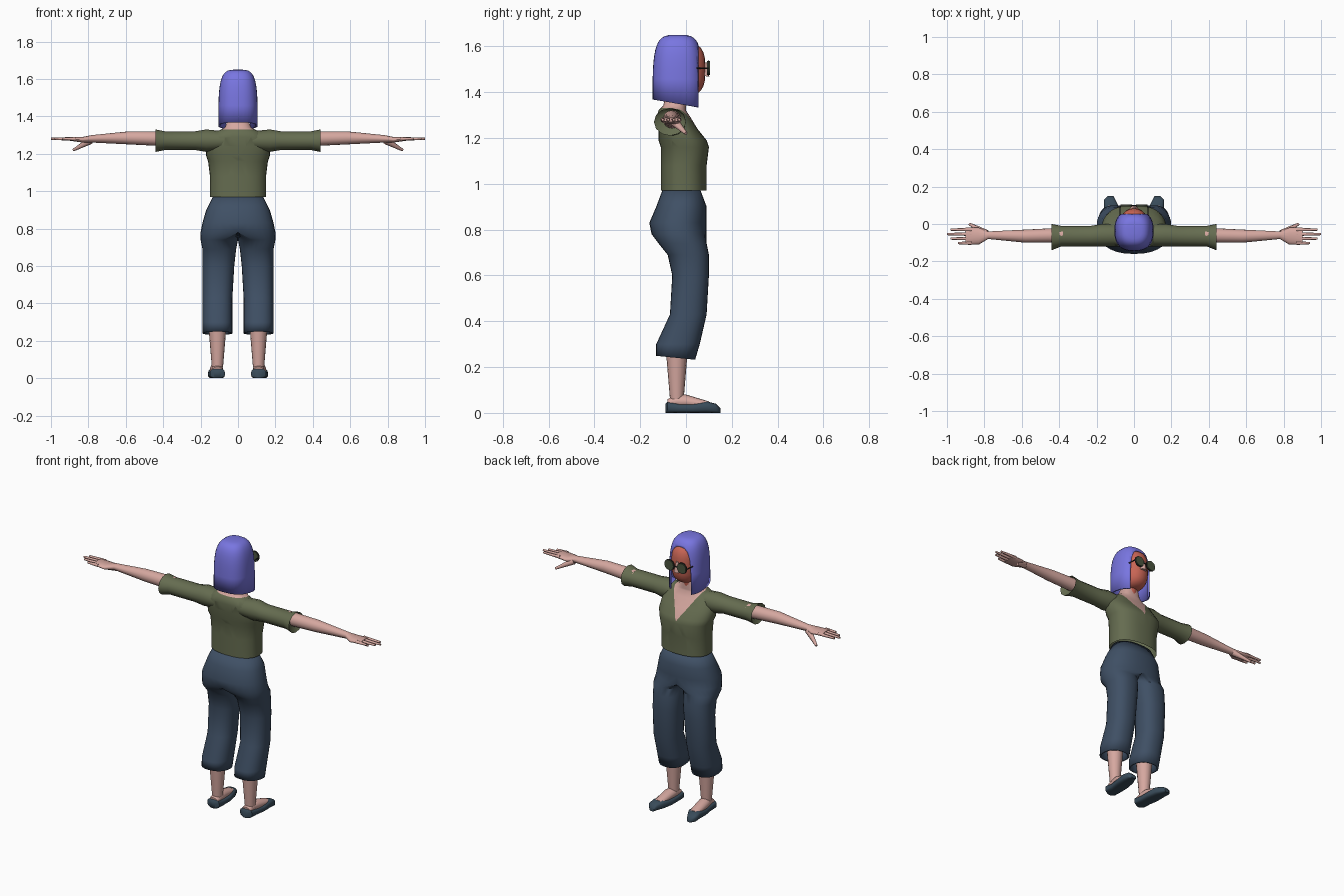
import bpy, bmesh
from math import sin, cos, pi, radians, copysign
from mathutils import Vector

cube = bpy.data.objects.get("Cube")
if cube:
    bpy.data.objects.remove(cube)


def material(name, *rgb):
    mat = bpy.data.materials.new(name)
    mat.use_nodes = True
    mat.diffuse_color = (*rgb, 1)
    shader = mat.node_tree.nodes["Principled BSDF"]
    shader.inputs["Base Color"].default_value = (*rgb, 1)
    return mat


hair_violet = material("hair violet", .19, .18, .75)
skin = material("skin", .67, .39, .35)
face_red = material("face red", .58, .13, .09)
shirt_olive = material("shirt olive", .13, .15, .08)
denim = material("denim blue", .05, .08, .13)
shoe_blue = material("shoe blue", .04, .07, .1)
lens_green = material("lens green", .07, .09, .05)
frame_dark = material("frame dark", .02, .02, .02)


def signed_power(value, exponent):
    return copysign(abs(value) ** exponent, value)


def loft_mesh(rings, axis="z", sides=20, power=2.0, caps=True):
    """Each ring: position on the axis, then low and high on both cross axes."""
    bm = bmesh.new()
    loops = []
    for along, a_low, a_high, b_low, b_high in rings:
        loop = []
        for k in range(sides):
            angle = 2 * pi * k / sides
            u = signed_power(cos(angle), 2 / power)
            v = signed_power(sin(angle), 2 / power)
            a = (a_low + a_high + (a_high - a_low) * u) / 2
            b = (b_low + b_high + (b_high - b_low) * v) / 2
            places = {"x": (along, a, b), "y": (a, along, b), "z": (a, b, along)}
            loop.append(bm.verts.new(places[axis]))
        loops.append(loop)
    for low, high in zip(loops, loops[1:]):
        for k in range(sides):
            following = (k + 1) % sides
            bm.faces.new((low[k], low[following], high[following], high[k]))
    if caps:
        bm.faces.new(loops[0])
        bm.faces.new(loops[-1])
    return bm


def finish(name, bm, materials, mirror=False):
    bmesh.ops.recalc_face_normals(bm, faces=bm.faces)
    mesh = bpy.data.meshes.new(name)
    bm.to_mesh(mesh)
    bm.free()
    for mat in materials:
        mesh.materials.append(mat)
    obj = bpy.data.objects.new(name, mesh)
    bpy.context.collection.objects.link(obj)
    bpy.ops.object.select_all(action="DESELECT")
    obj.select_set(True)
    bpy.context.view_layer.objects.active = obj
    bpy.ops.object.shade_smooth_by_angle(angle=radians(50))
    if mirror:
        obj.modifiers.new("Mirror", "MIRROR")
    return obj


def loft(name, rings, mat, mirror=True, **options):
    return finish(name, loft_mesh(rings, **options), [mat], mirror)


def rod(name, start, end, start_radius, end_radius, mat, sides=10, mirror=True):
    """A straight tapered bar between two points."""
    start, end = Vector(start), Vector(end)
    bm = bmesh.new()
    bmesh.ops.create_cone(bm, cap_ends=True, segments=sides, radius1=start_radius,
                          radius2=end_radius, depth=(end - start).length)
    turn = (end - start).to_track_quat("Z", "Y").to_matrix().to_4x4()
    turn.translation = (start + end) / 2
    bm.transform(turn)
    return finish(name, bm, [mat], mirror)


def cut(bm, point, normal, clear=False):
    geom = bm.verts[:] + bm.edges[:] + bm.faces[:]
    bmesh.ops.bisect_plane(bm, geom=geom, plane_co=point, plane_no=normal, clear_outer=clear)


def centred(rings):
    return [(along, -half, half, back, front) for along, half, back, front in rings]


def dome(first_angle, centre_z, height, width, centre_y, depth, roundness, steps=12):
    """Rings of a squarish ellipsoid, from the first angle up to the crown."""
    rings = []
    for step in range(steps + 1):
        angle = radians(first_angle + (89 - first_angle) * step / steps)
        size = cos(angle) ** (2 / roundness)
        z = centre_z + height * signed_power(sin(angle), 2 / roundness)
        rings.append((z, width * size, centre_y - depth * size, centre_y + depth * size))
    return centred(rings)


# Shirt body with the V neckline and lower neck cut in
bm = loft_mesh(centred([
    (.97, .15, -.11, .09), (1.08, .15, -.11, .09), (1.16, .16, -.11, .1),
    (1.19, .17, -.12, .09), (1.24, .17, -.12, .05), (1.29, .15, -.13, .02),
    (1.32, .11, -.12, 0), (1.34, .07, -.1, 0), (1.42, .04, -.08, 0)]),
    sides=32, power=2.4, caps=False)
neck_line, apex, spread, shoulder = 1.33, 1.17, .6, -.06
for side in (-1, 1):
    cut(bm, (0, 0, apex), (side, 0, -spread))
cut(bm, (0, 0, neck_line), (0, 0, 1))
cut(bm, (0, shoulder, 0), (0, 1, 0))
for face in bm.faces:
    x, y, z = face.calc_center_median()
    in_neckline = y > shoulder and abs(x) < spread * (z - apex)
    face.material_index = int(z > neck_line or in_neckline)
finish("shirt_body", bm, [shirt_olive, skin])

# Sleeves with flared cuffs, folded in at the hem
loft("sleeves", [
    (.07, -.12, 0, 1.22, 1.32), (.17, -.12, 0, 1.21, 1.33), (.23, -.12, -.01, 1.22, 1.32),
    (.39, -.12, -.01, 1.22, 1.32), (.44, -.14, 0, 1.21, 1.33), (.42, -.11, -.02, 1.24, 1.32)],
    shirt_olive, axis="x", sides=12)

# Trousers: each leg opens into half of the hips above the crotch
hem, crotch = .24, .74
legs = [(hem, .03, .19, -.13, .04), (.3, .03, .19, -.13, .06), (.43, .03, .19, -.07, .09),
        (.6, .02, .19, -.06, .1), (.69, .01, .19, -.08, .1), (crotch, 0, .2, -.12, .09)]
hips = [(.78, .2, -.15, .09), (.83, .19, -.16, .09), (.9, .17, -.13, .09), (.98, .13, -.1, .06)]
bm = loft_mesh(legs + centred(hips), sides=28, power=2.3, caps=False)
for vert in bm.verts:
    vert.co.x = max(vert.co.x, 0)
    if vert.co.z <= hem + .01:
        vert.co.z -= (vert.co.y + .04) / 10
inner_walls = [f for f in bm.faces if all(v.co.x < .001 for v in f.verts)]
bmesh.ops.delete(bm, geom=inner_walls, context="FACES")
trousers = finish("trousers", bm, [denim], mirror=True)
cloth = trousers.modifiers.new("Hem thickness", "SOLIDIFY")
cloth.thickness = .01
cloth.offset = -1

# Lower legs, feet and slip-on shoes
rod("lower_legs", (.11, -.04, .06), (.11, -.04, .3), .03, .05, skin, sides=16)
loft("feet", [
    (-.08, .08, .14, .02, .06), (-.04, .08, .14, .02, .08), (0, .08, .15, .02, .08),
    (.1, .09, .15, .02, .05)], skin, axis="y", sides=16)
loft("shoes", [
    (-.09, .09, .13, 0, .04), (-.08, .07, .15, 0, .05), (-.03, .07, .15, 0, .04),
    (.03, .07, .16, 0, .04), (.09, .08, .16, 0, .05), (.13, .1, .16, 0, .04),
    (.15, .11, .14, 0, .02)], shoe_blue, axis="y", power=3.2)

# Bare forearms running into the palms
loft("arms", [
    (.38, -.1, -.02, 1.24, 1.32), (.58, -.1, -.03, 1.25, 1.32), (.78, -.08, -.04, 1.26, 1.3),
    (.83, -.11, -.02, 1.26, 1.29), (.9, -.11, -.02, 1.27, 1.29)], skin, axis="x", sides=16)
for number, (label, tip) in enumerate(zip(("index", "middle", "ring", "little"), (.98, 1, .98, .94))):
    y = -.03 - number * .024
    rod(label + "_fingers", (.87, y, 1.28), (tip, y, 1.28), .01, .006, skin, sides=8)
rod("thumbs", (.79, -.05, 1.27), (.88, 0, 1.22), .02, .007, skin, sides=8)

# Head, neck and nose
loft("head", dome(-89, 1.5, .12, .08, -.02, .105, 3), face_red, mirror=False, sides=24, power=2.2)
rod("upper_neck", (0, -.04, 1.35), (0, -.03, 1.42), .04, .04, face_red, sides=16, mirror=False)
rod("nose", (0, .08, 1.47), (0, .085, 1.53), .022, .006, skin, sides=8, mirror=False)

# Bobbed hair: a shell opened over the face, with a slanted hem
bm = loft_mesh(dome(0, 1.35, .3, .105, -.036, .11, 4), sides=32, power=2.5, caps=False)
crown = max(v.co.z for v in bm.verts)
bm.faces.new([v for v in bm.verts if v.co.z > crown - .0001])
for vert in bm.verts:
    if vert.co.z < 1.36:
        vert.co.z -= .17 * (vert.co.y + .04)
cut(bm, (0, .054, 0), (0, 1, 0), clear=True)
hair = finish("hair", bm, [hair_violet])
shell = hair.modifiers.new("Hair thickness", "SOLIDIFY")
shell.thickness = .01
shell.offset = -1

# Round glasses
eye_x, eye_z, glass_y = .042, 1.505, .1
lens = Vector((eye_x, glass_y, eye_z))
forward = Vector((0, .005, 0))
rod("rims", lens - forward, lens, .033, .033, frame_dark, sides=20)
rod("lenses", lens - forward * 1.5, lens + forward, .03, .03, lens_green, sides=20)
rod("bridge", (-.015, glass_y, eye_z), (.015, glass_y, eye_z), .003, .003, frame_dark, mirror=False)
rod("temples", (.073, glass_y, eye_z), (.08, -.03, eye_z), .003, .003, frame_dark)
